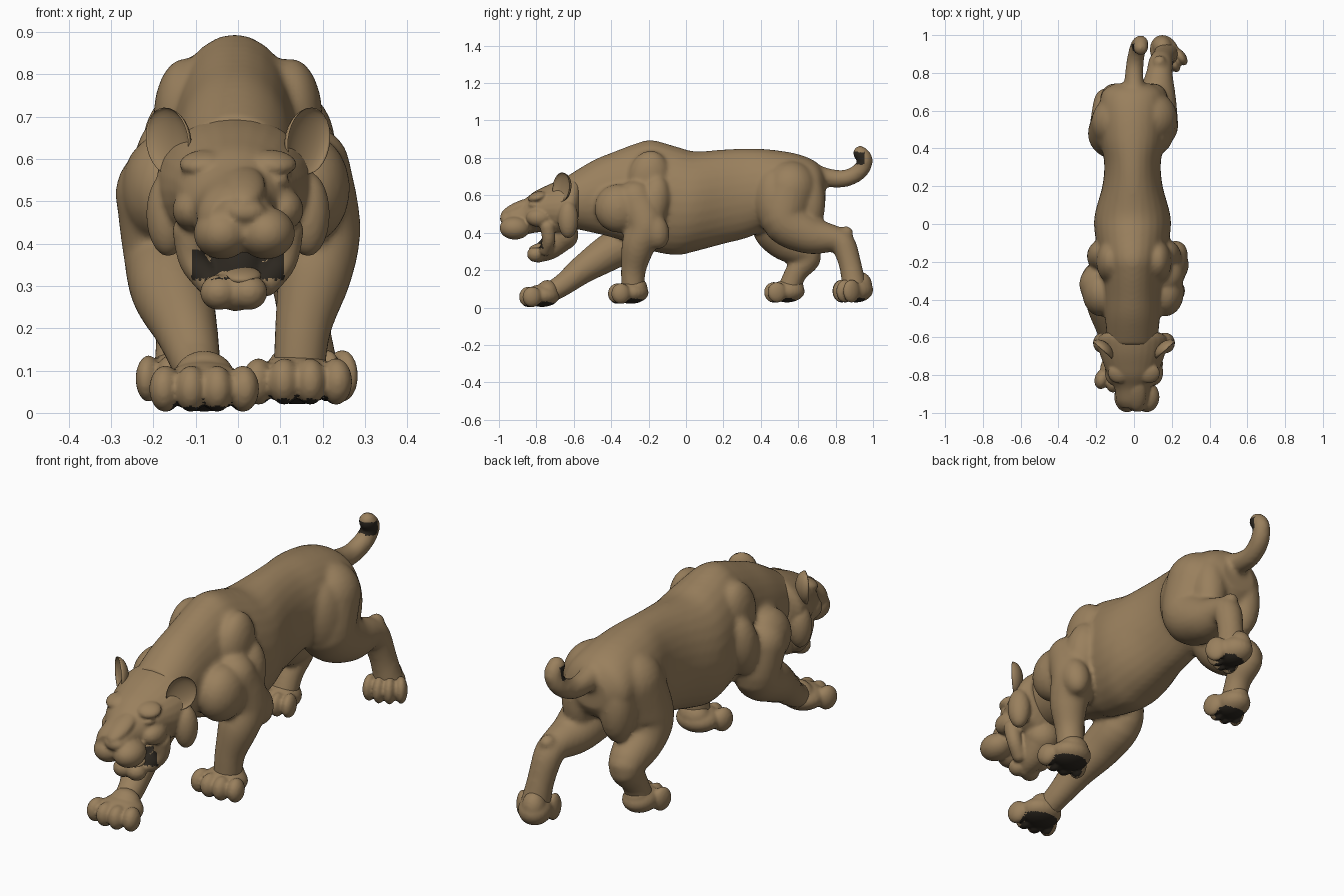
import bpy, bmesh, math
from mathutils import Vector, Matrix

if "Cube" in bpy.data.objects:
    bpy.data.objects.remove(bpy.data.objects["Cube"])


def make_material(name, colour):
    mat = bpy.data.materials.new(name)
    mat.use_nodes = True
    mat.diffuse_color = (*colour, 1)
    mat.node_tree.nodes["Principled BSDF"].inputs["Base Color"].default_value = (*colour, 1)
    return mat


FUR = make_material("tan_fur", (0.32, 0.215, 0.11))
DARK = make_material("dark_pads", (0.025, 0.02, 0.014))


def ellipsoid(bm, centre, radii, turn=0, tilt=0):
    """Stretched sphere, tilted about x and then turned about z (degrees)."""
    matrix = (Matrix.Translation(centre)
              @ Matrix.Rotation(math.radians(turn), 4, "Z")
              @ Matrix.Rotation(math.radians(tilt), 4, "X")
              @ Matrix.Diagonal((*radii, 1)))
    return bmesh.ops.create_uvsphere(bm, u_segments=24, v_segments=14, radius=1, matrix=matrix)["verts"]


def spline(points, steps=5):
    """Smooth path through points of any dimension."""
    p = [Vector(q) for q in points]
    p = [p[0]] + p + [p[-1]]
    path = []
    for a, b, c, d in zip(p, p[1:], p[2:], p[3:]):
        for i in range(steps):
            t = i / steps
            path.append((2 * b + (c - a) * t + (2 * a - 5 * b + 4 * c - d) * t ** 2
                         + (3 * b - 3 * c + d - a) * t ** 3) / 2)
    return path + [p[-1]]


def skin(bm, frames, sides=28):
    """Closed hull through rings given as (centre, first axis, second axis)."""
    angles = [k * math.tau / sides for k in range(sides)]
    rings = [[bm.verts.new(c + u * math.cos(a) + v * math.sin(a)) for a in angles] for c, u, v in frames]
    faces = [bm.faces.new(rings[0]), bm.faces.new(rings[-1])]
    for r, s in zip(rings, rings[1:]):
        faces += [bm.faces.new((r[k - 1], r[k], s[k], s[k - 1])) for k in range(sides)]
    bmesh.ops.recalc_face_normals(bm, faces=faces)


def limb(bm, points):
    """Round-ended limb along a smooth path of (x, y, z, radius)."""
    path = spline(points)
    frames = []
    for i, q in enumerate(path):
        ahead, behind = path[min(i + 1, len(path) - 1)], path[max(i - 1, 0)]
        along = (ahead - behind).xyz.normalized()
        across = (Vector((1, 0, 0)) - along * along.x).normalized()
        frames.append((q.xyz, across * q.w, along.cross(across) * q.w))
    skin(bm, frames)
    for q in (path[0], path[-1]):
        ellipsoid(bm, q.xyz, (q.w,) * 3)


def loft(bm, sections):
    """Oval hull through sections of (y, half width, top, bottom)."""
    skin(bm, [(Vector((-.008, y, (top + low) / 2)), Vector((w, 0, 0)), Vector((0, 0, (top - low) / 2)))
              for y, w, top, low in spline(sections)])


def finish(name, bm, voxel=0, smoothing=0, dark_rule=None):
    """Fuse overlapping volumes into one smooth skin and colour it by rule."""
    mesh = bpy.data.meshes.new(name)
    bm.to_mesh(mesh)
    bm.free()
    obj = bpy.data.objects.new(name, mesh)
    bpy.context.collection.objects.link(obj)
    if voxel:
        remesh = obj.modifiers.new("fuse", "REMESH")
        remesh.mode = "VOXEL"
        remesh.voxel_size = voxel
        smooth = obj.modifiers.new("soften", "SMOOTH")
        smooth.factor = 0.5
        smooth.iterations = smoothing
        graph = bpy.context.evaluated_depsgraph_get()
        baked = bpy.data.meshes.new_from_object(obj.evaluated_get(graph))
        obj.modifiers.clear()
        obj.data = baked
    obj.data.materials.clear()
    obj.data.materials.append(FUR)
    obj.data.materials.append(DARK)
    for face in obj.data.polygons:
        face.use_smooth = True
        face.material_index = int(bool(dark_rule and dark_rule(face.center, face.normal)))


# Torso and neck
bm = bmesh.new()
loft(bm, [(-.64, .13, .70, .43), (-.5, .145, .785, .40), (-.38, .15, .835, .37),
          (-.26, .16, .88, .33), (-.18, .175, .895, .30), (-.05, .2, .86, .28),
          (.05, .2, .835, .30), (.2, .16, .845, .34), (.32, .15, .85, .37),
          (.45, .17, .845, .42), (.6, .175, .82, .46), (.7, .16, .775, .5),
          (.745, .09, .71, .56)])

# Shoulder blades and upper arm muscles
for side, lean in ((1, 0), (-1, .01)):
    ellipsoid(bm, (side * .125, -.2, .70), (.075, .11, .14), tilt=-12)
    ellipsoid(bm, (side * .165, -.17, .56), (.085, .085, .15), tilt=-10)
    ellipsoid(bm, (side * (.165 + lean), -.36, .53), (.1, .13, .13))

# Front legs, right one reaching forward
limb(bm, [(.165, -.27, .58, .10), (.185, -.215, .44, .105), (.18, -.255, .33, .09),
          (.155, -.28, .21, .068), (.145, -.285, .11, .062)])
ellipsoid(bm, (.22, -.16, .41), (.065, .07, .10), tilt=15)
limb(bm, [(-.18, -.32, .52, .11), (-.165, -.3, .37, .105), (-.155, -.42, .29, .098),
          (-.125, -.55, .205, .077), (-.10, -.66, .12, .06), (-.09, -.74, .075, .055)])

# Hind legs, left one stretched back
limb(bm, [(.085, .56, .64, .145), (.1, .53, .48, .135), (.12, .66, .39, .105),
          (.135, .8, .365, .07), (.14, .845, .33, .066), (.155, .88, .22, .06), (.17, .9, .11, .066)])
ellipsoid(bm, (.135, .855, .40), (.035, .04, .035))
limb(bm, [(-.08, .54, .64, .145), (-.11, .48, .46, .135), (-.125, .53, .36, .11),
          (-.135, .65, .28, .078), (-.135, .59, .19, .06), (-.14, .55, .1, .06)])
for side in (1, -1):
    ellipsoid(bm, (side * .115, .5, .55), (.1, .13, .2), tilt=12)
    ellipsoid(bm, (side * .1, .66, .56), (.08, .085, .17))

# Tail
limb(bm, [(.01, .66, .72, .06), (0, .75, .695, .051), (.005, .85, .69, .046), (.02, .93, .73, .044),
          (.035, .958, .79, .041), (.035, .932, .825, .04)])


def tail_band(c, n):
    return .86 < c.y < .955 and .768 < c.z < .832


finish("body", bm, .012, 6, tail_band)


# Paws
def paw(name, x, y, ground, width, turn=0, height=.12):
    bm = bmesh.new()
    ellipsoid(bm, (0, .02, height * .5), (width * .82, .095, height * .5))
    ellipsoid(bm, (0, .05, height * .65), (width * .6, .06, height * .55))
    for i in range(4):
        off = i - 1.5
        ellipsoid(bm, (off * width * .5, -.06 + abs(off) * .018, height * .45),
                  (width * .31, .052, height * .46), turn=off * 8)
    bm.transform(Matrix.Translation((x, y, ground)) @ Matrix.Rotation(math.radians(turn), 4, "Z"))

    def pad(c, n):
        return n.z < -.72 and (c - Vector((x, y, c.z))).length < width * .75

    finish(name, bm, .0075, 3, pad)


paw("front_paw_left", .14, -.315, .02, .122)
paw("front_paw_right", -.08, -.79, .003, .122)
paw("hind_paw_left", .17, .89, .027, .092, turn=22, height=.135)
paw("hind_paw_right", -.14, .52, .027, .095)

# Head: skull, muzzle and cheeks
bm = bmesh.new()
loft(bm, [(-.575, .15, .70, .44), (-.61, .185, .70, .385), (-.68, .175, .68, .375),
          (-.75, .15, .65, .40), (-.81, .128, .62, .40), (-.87, .095, .575, .385),
          (-.94, .085, .54, .38), (-.975, .06, .51, .41)])
for side in (1, -1):
    ellipsoid(bm, (.015 + side * .052, -.915, .425), (.068, .082, .062))
    ellipsoid(bm, (side * .085, -.795, .592), (.055, .05, .026), turn=side * 25, tilt=20)
    ellipsoid(bm, (side * .088, -.812, .548), (.034, .03, .018), turn=side * 25)
    ellipsoid(bm, (side * .105, -.785, .48), (.05, .07, .05))
    ellipsoid(bm, (side * .165, -.63, .47), (.052, .055, .10))
    limb(bm, [(side * .115, -.74, .43, .04), (side * .105, -.735, .36, .035),
              (side * .065, -.75, .31, .035)])

# Nose
ellipsoid(bm, (.018, -.962, .475), (.048, .033, .03))
ellipsoid(bm, (.015, -.9, .535), (.05, .1, .03), tilt=25)

# Lower jaw and chin
limb(bm, [(0, -.66, .39, .085), (0, -.73, .32, .065), (-.005, -.79, .288, .048)])
for side in (1, -1):
    ellipsoid(bm, (-.01 + side * .035, -.805, .285), (.045, .045, .042))


def mouth(c, n):
    return abs(c.x) < .11 and -.86 < c.y < -.72 and .315 < c.z < .385 and n.y < -.5


finish("head", bm, .0075, 3, mouth)

# Tongue
bm = bmesh.new()
ellipsoid(bm, (.01, -.79, .325), (.045, .05, .018), tilt=15)
finish("tongue", bm)

# Cupped ears
for name, side in (("ear_left", 1), ("ear_right", -1)):
    bm = bmesh.new()
    for v in ellipsoid(bm, (0, 0, 0), (.066, .045, .08)):
        if v.co.y < 0:
            v.co.y *= -.55
    bm.transform(Matrix.Translation((side * .168, -.668, .643))
                 @ Matrix.Rotation(math.radians(side * 42), 4, "Z")
                 @ Matrix.Rotation(math.radians(side * 18), 4, "Y"))
    bmesh.ops.recalc_face_normals(bm, faces=bm.faces[:])
    finish(name, bm)
